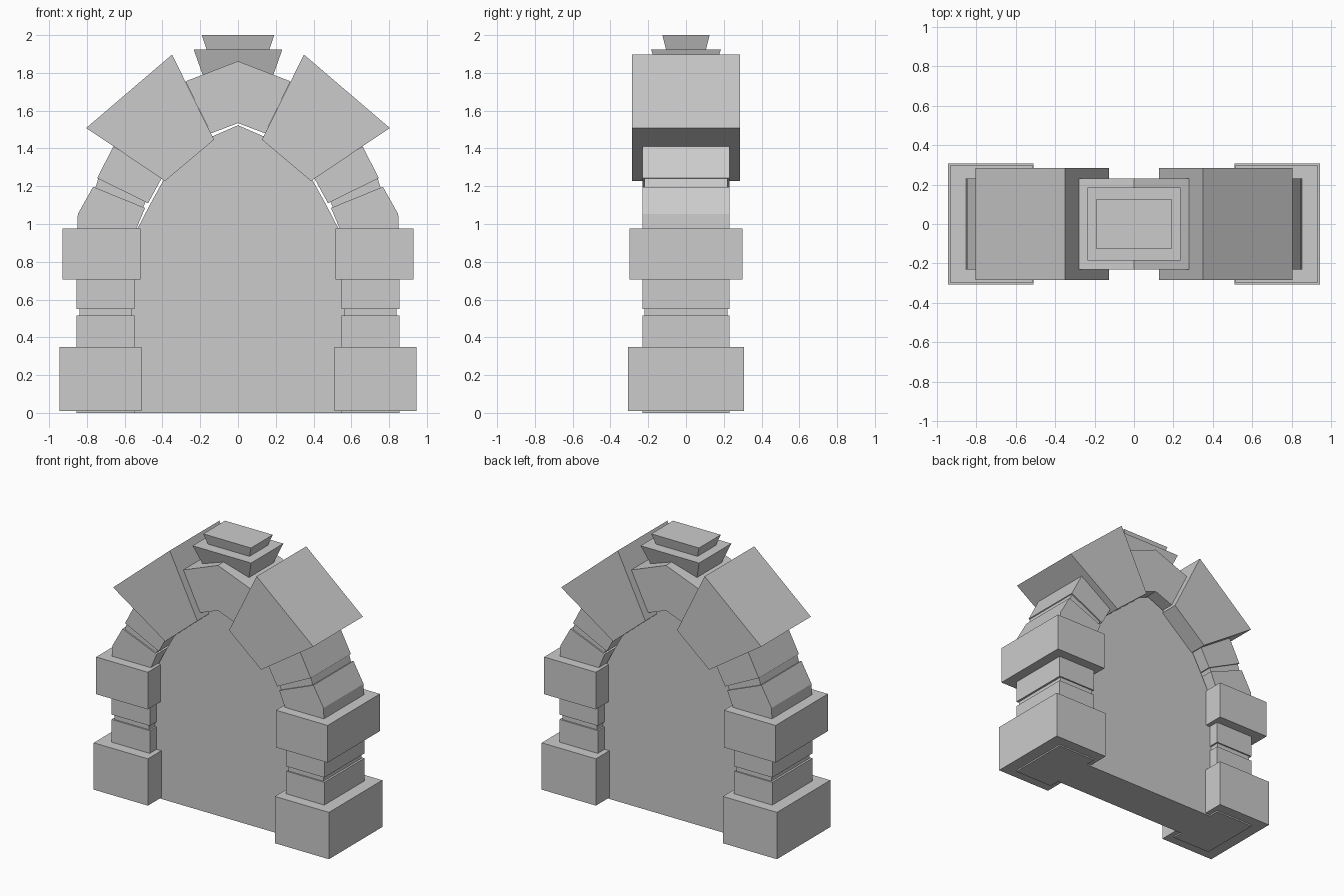
import bpy
import bmesh

cube = bpy.data.objects.get("Cube")
if cube:
    bpy.data.objects.remove(cube, do_unlink=True)

stone = bpy.data.materials.new("grey_stone")
stone.use_nodes = True
colour = (0.6, 0.6, 0.6, 1)
stone.diffuse_color = colour
stone.node_tree.nodes["Principled BSDF"].inputs["Base Color"].default_value = colour


def finish(name, bm):
    bmesh.ops.recalc_face_normals(bm, faces=bm.faces)
    mesh = bpy.data.meshes.new(name)
    bm.to_mesh(mesh)
    bm.free()
    mesh.materials.append(stone)
    obj = bpy.data.objects.new(name, mesh)
    bpy.context.collection.objects.link(obj)


def slab(name, profile, depth):
    """Extrude an x-z outline from -depth to +depth in y."""
    bm = bmesh.new()
    face = bm.faces.new([bm.verts.new((x, -depth, z)) for x, z in profile])
    out = bmesh.ops.extrude_face_region(bm, geom=[face])["geom"]
    verts = [v for v in out if isinstance(v, bmesh.types.BMVert)]
    bmesh.ops.translate(bm, verts=verts, vec=(0, 2 * depth, 0))
    finish(name, bm)


def pair(name, profile, depth):
    """Build the same stone on both sides of the arch."""
    for side, s in (("left", 1), ("right", -1)):
        slab(f"{side}_{name}", [(s * x, z) for x, z in profile], depth)


def block(x0, x1, z0, z1):
    return [(x0, z0), (x1, z0), (x1, z1), (x0, z1)]


def mirrored(half):
    """Complete an outline whose first and last points lie on x = 0."""
    return half + [(-x, z) for x, z in reversed(half) if x > 0]


def cap(name, bottom, top, z0, z1):
    """Tapered block, given half sizes at both ends."""
    bm = bmesh.new()
    bmesh.ops.create_cube(bm, size=2)
    for v in bm.verts:
        sx, sy = top if v.co.z > 0 else bottom
        v.co = (v.co.x * sx, v.co.y * sy, z1 if v.co.z > 0 else z0)
    finish(name, bm)


# Pillars
pair("base_block", block(0.51, 0.945, 0.01, 0.35), 0.306)
pair("lower_column", block(0.548, 0.855, 0, 0.515), 0.23)
pair("column_joint", block(0.56, 0.84, 0.5, 0.56), 0.22)
pair("upper_column", block(0.548, 0.855, 0.55, 0.72), 0.23)
pair("capital_block", block(0.515, 0.93, 0.705, 0.975), 0.3)

# Curved shoulders of the arch
pair("lower_arch_stone", [(0.545, 0.96), (0.852, 0.96), (0.848, 1.053),
                          (0.767, 1.197), (0.492, 1.085)], 0.23)
pair("arch_joint", [(0.505, 1.08), (0.757, 1.185), (0.737, 1.25), (0.485, 1.13)], 0.22)
pair("upper_arch_stone", [(0.476, 1.11), (0.746, 1.243), (0.66, 1.41), (0.4, 1.25)], 0.23)
pair("large_arch_block", [(0.386, 1.228), (0.804, 1.508),
                          (0.349, 1.897), (0.127, 1.446)], 0.285)

# Crown of the arch
slab("keystone", mirrored([(0, 1.534), (0.143, 1.48), (0.278, 1.755), (0, 1.862)]), 0.23)
cap("lower_cap", (0.18, 0.135), (0.235, 0.185), 1.77, 1.925)
cap("upper_cap", (0.165, 0.105), (0.192, 0.125), 1.92, 2.0)

# Recessed panel filling the opening
slab("door_panel", mirrored([(0, 0), (0.56, 0), (0.56, 0.9), (0.535, 0.97), (0.465, 1.105),
                             (0.39, 1.24), (0.14, 1.462), (0, 1.523)]), 0.152)
